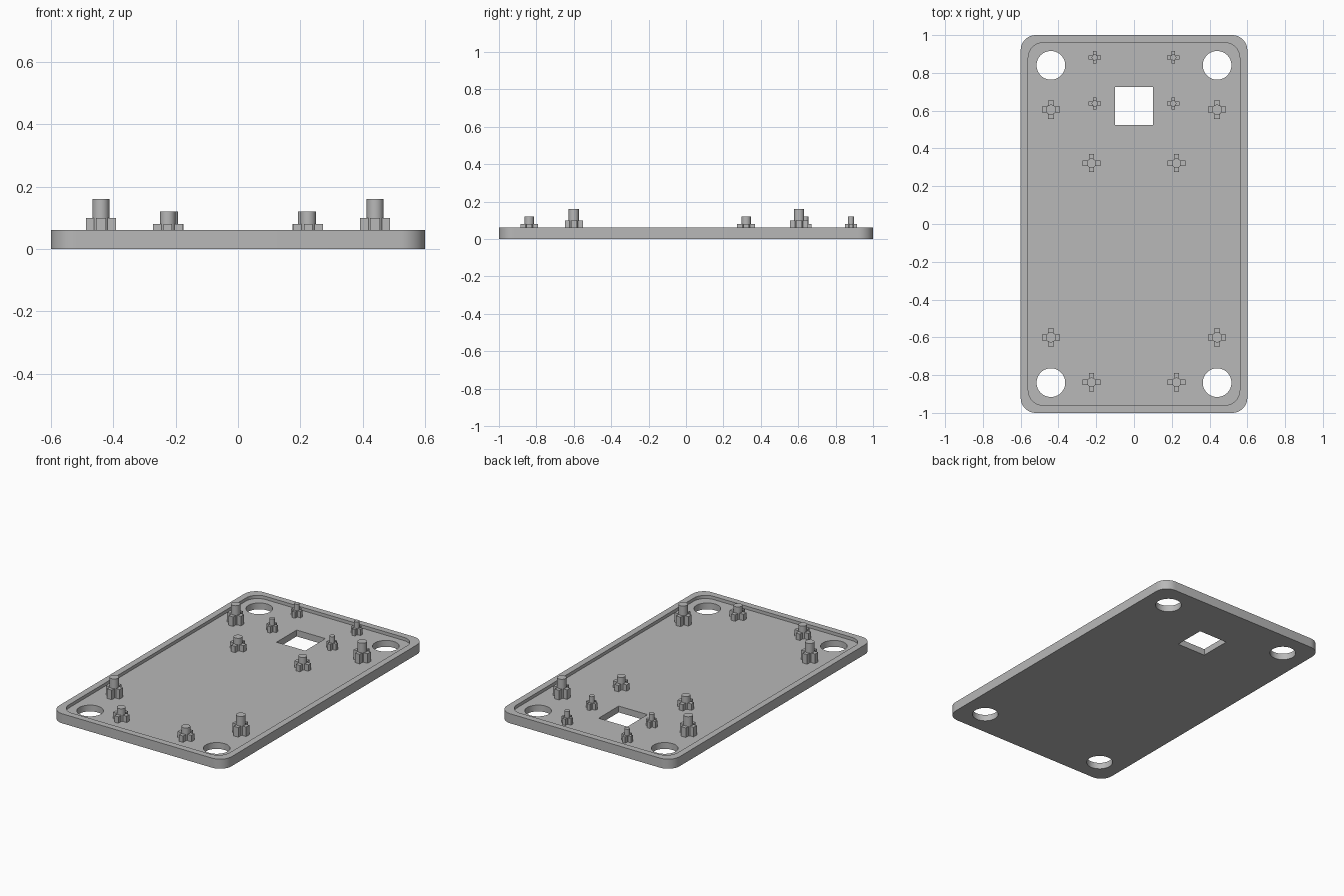
import bpy, bmesh
from math import sin, cos, pi, radians

if "Cube" in bpy.data.objects:
    bpy.data.objects.remove(bpy.data.objects["Cube"], do_unlink=True)

grey = bpy.data.materials.new("matte grey")
grey.use_nodes = True
grey.diffuse_color = (0.48, 0.48, 0.48, 1)
grey.node_tree.nodes["Principled BSDF"].inputs["Base Color"].default_value = grey.diffuse_color


def circle(r, n):
    return [(r * cos(2 * pi * i / n), r * sin(2 * pi * i / n)) for i in range(n)]


def rectangle(hx, hy):
    return [(-hx, -hy), (hx, -hy), (hx, hy), (-hx, hy)]


def rounded_rectangle(hx, hy, r, steps=10):
    pts = []
    for k, (sx, sy) in enumerate([(1, 1), (-1, 1), (-1, -1), (1, -1)]):
        for i in range(steps + 1):
            a = pi / 2 * (k + i / steps)
            pts.append((sx * (hx - r) + r * cos(a), sy * (hy - r) + r * sin(a)))
    return pts


def add_prism(bm, outline, z0, z1, x=0, y=0):
    low = [bm.verts.new((px + x, py + y, z0)) for px, py in outline]
    high = [bm.verts.new((px + x, py + y, z1)) for px, py in outline]
    bm.faces.new(low[::-1])
    bm.faces.new(high)
    for i in range(len(low)):
        j = (i + 1) % len(low)
        bm.faces.new((low[i], low[j], high[j], high[i]))


def finish(bm, name):
    mesh = bpy.data.meshes.new(name)
    bm.to_mesh(mesh)
    bm.free()
    mesh.materials.append(grey)
    obj = bpy.data.objects.new(name, mesh)
    bpy.context.collection.objects.link(obj)
    return obj


def smooth(obj):
    bpy.ops.object.select_all(action="DESELECT")
    obj.select_set(True)
    bpy.context.view_layer.objects.active = obj
    bpy.ops.object.shade_smooth_by_angle(angle=radians(30))


PLATE_TOP, FLOOR = 0.06, 0.04

# Base plate with rounded corners
bm = bmesh.new()
add_prism(bm, rounded_rectangle(0.6, 1.0, 0.08), 0, PLATE_TOP)
plate = finish(bm, "base_plate")

# Shallow tray recess, then four screw holes and the square window
recess = bmesh.new()
add_prism(recess, rounded_rectangle(0.56, 0.96, 0.08), FLOOR, 0.2)
openings = bmesh.new()
for sx in (-1, 1):
    for sy in (-1, 1):
        add_prism(openings, circle(0.076, 48), -0.1, 0.2, sx * 0.44, sy * 0.84)
add_prism(openings, rectangle(0.1, 0.1), -0.1, 0.2, 0, 0.625)

for cutter_mesh, name in ((recess, "recess_cutter"), (openings, "opening_cutter")):
    cutter = finish(cutter_mesh, name)
    cutter.hide_render = True
    mod = plate.modifiers.new(name, "BOOLEAN")
    mod.operation, mod.solver, mod.object = "DIFFERENCE", "EXACT", cutter
    bpy.context.view_layer.objects.active = plate
    bpy.ops.object.modifier_apply(modifier=name)
    bpy.data.objects.remove(cutter, do_unlink=True)
smooth(plate)


# Mounting posts: a cross of fins around a taller round pin
def mounting_post(name, x, y, reach, fin, fin_top, pin_radius, pin_top):
    bm = bmesh.new()
    base = FLOOR - 0.005
    arm = pin_radius * 0.6
    for dx, dy in ((1, 0), (-1, 0), (0, 1), (0, -1)):
        mid, half = (reach + arm) / 2, (reach - arm) / 2
        box = rectangle(half if dx else fin, half if dy else fin)
        add_prism(bm, box, base, fin_top, x + dx * mid, y + dy * mid)
    add_prism(bm, circle(pin_radius, 32), base, pin_top, x, y)
    smooth(finish(bm, name))


for side, sx in (("left", 1), ("right", -1)):
    for end, y in (("front", -0.6), ("back", 0.605)):
        mounting_post(f"large_post_{end}_{side}", sx * 0.44, y, 0.048, 0.016, 0.10, 0.027, 0.16)
    for end, y in (("front", -0.838), ("back", 0.322)):
        mounting_post(f"medium_post_{end}_{side}", sx * 0.225, y, 0.048, 0.014, 0.08, 0.025, 0.12)
    for end, y in (("inner", 0.638), ("outer", 0.882)):
        mounting_post(f"small_post_{end}_{side}", sx * 0.208, y, 0.033, 0.01, 0.08, 0.016, 0.12)
